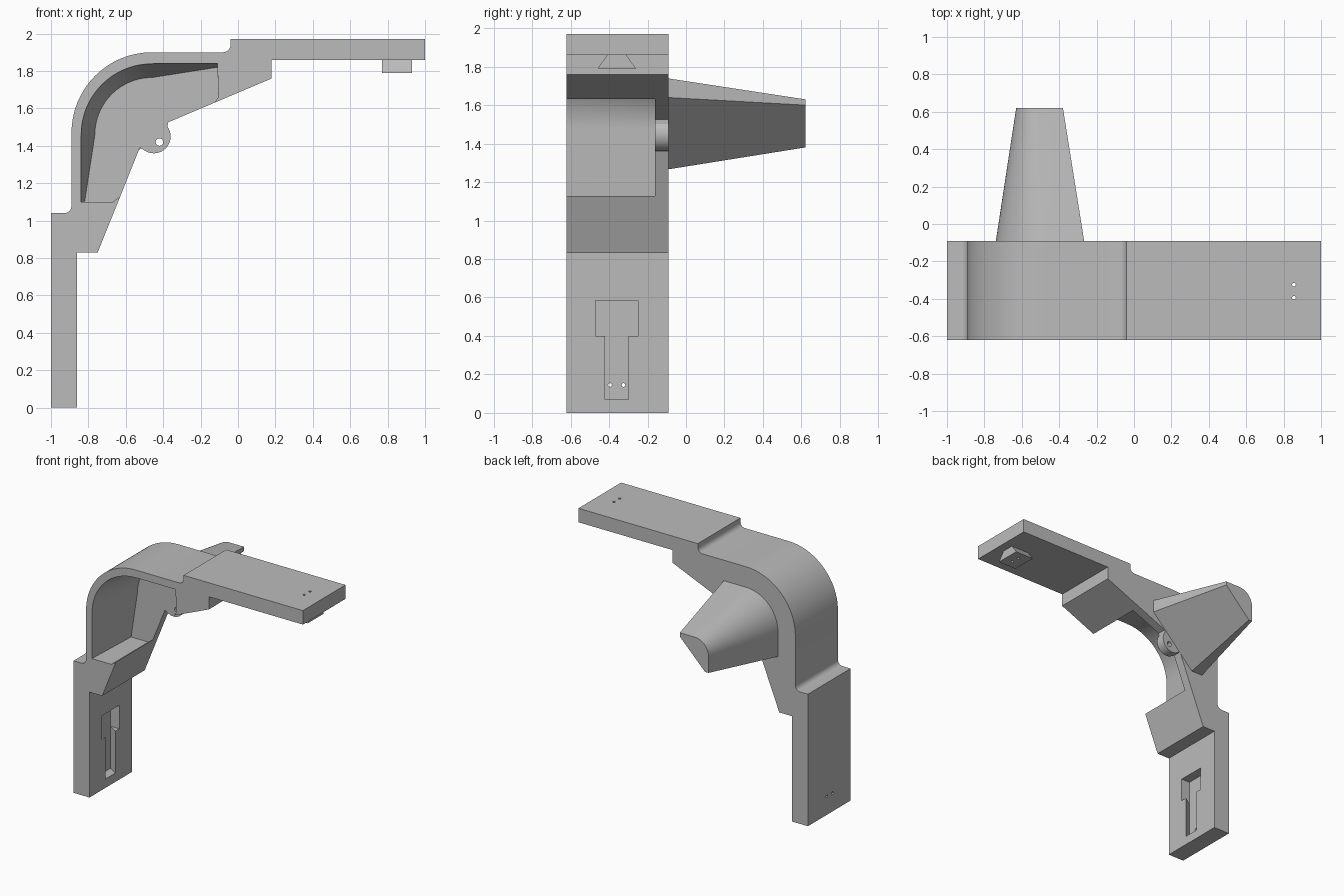
import bpy, bmesh
from math import radians, cos, sin

cube = bpy.data.objects.get("Cube")
if cube:
    bpy.data.objects.remove(cube, do_unlink=True)

grey = bpy.data.materials.new("plain grey")
grey.use_nodes = True
GREY = (0.5, 0.5, 0.5, 1)
grey.diffuse_color = GREY
grey.node_tree.nodes["Principled BSDF"].inputs["Base Color"].default_value = GREY

FRONT, BACK, WEB, MID = -0.62, -0.09, -0.16, -0.36


def arc(cx, cz, r, start, end, n):
    angles = [radians(start + (end - start) * i / n) for i in range(n + 1)]
    return [(cx + r * cos(a), cz + r * sin(a)) for a in angles]


def at_x(points, x):
    return [(x, y, z) for y, z in points]


def at_y(points, y):
    return [(x, y, z) for x, z in points]


def at_z(points, z):
    return [(x, y, z) for x, y in points]


def loft(name, ring_a, ring_b):
    """Closed solid between two rings with equal point counts."""
    bm = bmesh.new()
    a = [bm.verts.new(p) for p in ring_a]
    b = [bm.verts.new(p) for p in ring_b]
    bm.faces.new(a)
    bm.faces.new(b)
    for i in range(len(a)):
        j = (i + 1) % len(a)
        bm.faces.new((a[i], a[j], b[j], b[i]))
    bmesh.ops.recalc_face_normals(bm, faces=bm.faces)
    mesh = bpy.data.meshes.new(name)
    bm.to_mesh(mesh)
    bm.free()
    mesh.materials.append(grey)
    ob = bpy.data.objects.new(name, mesh)
    bpy.context.collection.objects.link(ob)
    return ob


def select(ob):
    bpy.ops.object.select_all(action="DESELECT")
    ob.select_set(True)
    bpy.context.view_layer.objects.active = ob


def cut(ob, cutter):
    cutter.hide_render = True
    mod = ob.modifiers.new("cut", "BOOLEAN")
    mod.operation = "DIFFERENCE"
    mod.solver = "EXACT"
    mod.object = cutter
    select(ob)
    bpy.ops.object.modifier_apply(modifier=mod.name)
    bpy.data.objects.remove(cutter, do_unlink=True)


# Bent bracket: leg, rounded corner, top arm and hinge ear in one profile
profile = [(-1, 0), (-1, 1.04)]
profile += arc(-0.93, 1.08, 0.04, 270, 360, 6)
profile += arc(-0.46, 1.47, 0.43, 180, 90, 28)
profile += arc(-0.08, 1.94, 0.04, 270, 360, 6)
profile += [(-0.04, 1.97), (1, 1.97), (1, 1.86), (0.18, 1.86), (0.18, 1.76), (-0.375, 1.525)]
profile += arc(-0.45, 1.45, 0.09, 35, -125, 24)
profile += [(-0.525, 1.39), (-0.75, 0.83), (-0.86, 0.83), (-0.86, 0)]
bracket = loft("bracket", at_y(profile, FRONT), at_y(profile, BACK))

# Tapered pocket, open to the front and to the inner diagonal
def pocket_ring(side_x, r, top_z):
    return ([(-0.67, 1.10), (side_x, 1.10)] + arc(-0.46, 1.46, r, 180, 90, 24)
            + [(-0.11, top_z), (-0.105, 1.66), (-0.16, 1.58), (-0.2, 1.2), (-0.6, 1.15)])

cut(bracket, loft("pocket", at_y(pocket_ring(-0.84, 0.38, 1.84), FRONT - 0.01),
                  at_y(pocket_ring(-0.82, 0.305, 1.82), WEB)))

# Hinge pin hole
pin = arc(-0.42, 1.42, 0.02, 0, 345, 23)
cut(bracket, loft("pin_hole", at_y(pin, FRONT), at_y(pin, BACK + 0.1)))

# Undercut slot in the leg with a wide entry above it
def box_ring(half, z0, z1):
    return [(MID - half, z0), (MID + half, z0), (MID + half, z1), (MID - half, z1)]

cut(bracket, loft("slot", at_x(box_ring(0.055, 0.07, 0.42), -0.85),
                  at_x(box_ring(0.11, 0.07, 0.42), -0.935)))
cut(bracket, loft("slot_entry", at_x(box_ring(0.11, 0.40, 0.585), -0.85),
                  at_x(box_ring(0.11, 0.40, 0.585), -0.935)))

# Dovetail lug under the arm
lug_profile = [(MID - 0.1, 1.79), (MID + 0.1, 1.79), (MID + 0.05, 1.86), (MID - 0.05, 1.86)]
lug = loft("dovetail_lug", at_x(lug_profile, 0.77), at_x(lug_profile, 0.93))

# Paired small holes through the leg, the arm and the lug
for y in (MID - 0.035, MID + 0.035):
    leg_hole = arc(y, 0.145, 0.01, 0, 330, 11)
    cut(bracket, loft("leg_hole", at_x(leg_hole, -1.1), at_x(leg_hole, -0.8)))
    for part in (bracket, lug):
        arm_hole = arc(0.855, y, 0.01, 0, 330, 11)
        cut(part, loft("arm_hole", at_z(arm_hole, 1.7), at_z(arm_hole, 2.1)))

# Tapered nozzle at the back: rounded outer corner, flat inner diagonal
def nozzle_ring(x0, x1, z0, z1, r, lip):
    return ([(x0 + lip, z0), (x0, z0)] + arc(x0 + r, z1 - r, r, 180, 90, 20)
            + [(x1, z1), (x1, z1 - lip)])

nozzle = loft("nozzle", at_y(nozzle_ring(-0.74, -0.265, 1.265, 1.74, 0.28, 0.10), BACK - 0.01),
              at_y(nozzle_ring(-0.63, -0.38, 1.38, 1.63, 0.12, 0.03), 0.62))

for ob in (bracket, nozzle):
    select(ob)
    bpy.ops.object.shade_smooth_by_angle(angle=radians(25))
